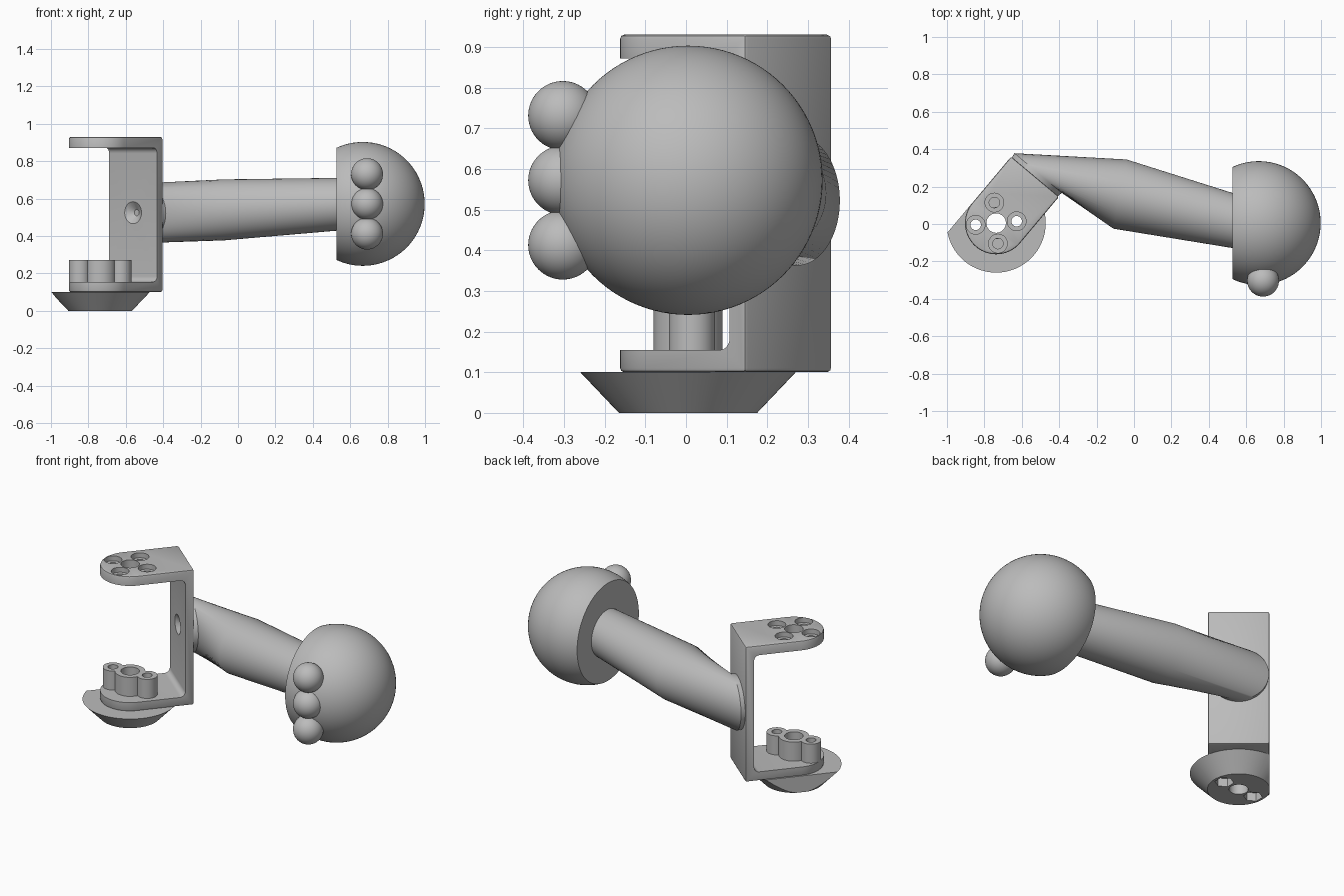
import bpy, bmesh, math
from mathutils import Matrix, Vector

cube = bpy.data.objects.get("Cube")
if cube:
    bpy.data.objects.remove(cube)

grey = bpy.data.materials.new("plain grey")
grey.use_nodes = True
grey.diffuse_color = (0.5, 0.5, 0.5, 1)
grey.node_tree.nodes["Principled BSDF"].inputs["Base Color"].default_value = (0.5, 0.5, 0.5, 1)

# Bracket frame: local x runs from the rounded end to the wall
PIVOT = Vector((-0.737, 0.005, 0))
FRAME = Matrix.Translation(PIVOT) @ Matrix.Rotation(math.radians(50), 4, 'Z')
HALF, WALL = 0.167, 0.324
BOLT = 0.11


def make(name, bm, matrix=None):
    if matrix:
        bm.transform(matrix)
    bmesh.ops.recalc_face_normals(bm, faces=bm.faces)
    mesh = bpy.data.meshes.new(name)
    bm.to_mesh(mesh)
    bm.free()
    mesh.materials.append(grey)
    obj = bpy.data.objects.new(name, mesh)
    bpy.context.collection.objects.link(obj)
    return obj


def cylinder(name, x, y, z0, z1, r0, r1=None, sides=48):
    bm = bmesh.new()
    bmesh.ops.create_cone(bm, cap_ends=True, segments=sides, radius1=r0,
                          radius2=r0 if r1 is None else r1, depth=z1 - z0,
                          matrix=Matrix.Translation((x, y, (z0 + z1) / 2)))
    return make(name, bm)


def box(name, lo, hi, matrix=None, bevel=0):
    bm = bmesh.new()
    lo, hi = Vector(lo), Vector(hi)
    bmesh.ops.create_cube(bm, size=1, matrix=Matrix.Translation((lo + hi) / 2)
                          @ Matrix.Diagonal((*(hi - lo), 1)))
    if bevel:
        bmesh.ops.bevel(bm, geom=bm.edges[:], offset=bevel, segments=5,
                        profile=0.5, affect='EDGES')
    return make(name, bm, matrix)


def sphere(name, centre, radius):
    bm = bmesh.new()
    bmesh.ops.create_uvsphere(bm, u_segments=96, v_segments=48, radius=radius)
    return make(name, bm, Matrix.Translation(centre))


def combine(target, tool, operation='DIFFERENCE'):
    mod = target.modifiers.new("combine", 'BOOLEAN')
    mod.operation, mod.solver, mod.object = operation, 'EXACT', tool
    bpy.context.view_layer.update()
    bpy.context.view_layer.objects.active = target
    bpy.ops.object.modifier_apply(modifier=mod.name)
    bpy.data.objects.remove(tool)


def bolt(step):
    a = math.radians(5 + 90 * step)
    return PIVOT.x + BOLT * math.cos(a), PIVOT.y + BOLT * math.sin(a)


# C-shaped bracket: rounded block with the middle cleared out
bm = bmesh.new()
outline = [(WALL, -HALF), (WALL, HALF)]
for i in range(33):
    a = math.pi / 2 + math.pi * i / 32
    outline.append((HALF * math.cos(a), HALF * math.sin(a)))
floor = bm.faces.new([bm.verts.new((x, y, 0.1)) for x, y in outline])
roof = bmesh.ops.extrude_face_region(bm, geom=[floor])["geom"]
bmesh.ops.translate(bm, vec=(0, 0, 0.83),
                    verts=[g for g in roof if isinstance(g, bmesh.types.BMVert)])
bmesh.ops.recalc_face_normals(bm, faces=bm.faces)
sharp = [e for e in bm.edges if e.calc_face_angle(0) > 0.8]
bmesh.ops.bevel(bm, geom=sharp, offset=0.01, segments=2, profile=0.5, affect='EDGES')
bracket = make("bracket", bm, FRAME)
combine(bracket, box("opening", (-0.5, -0.5, 0.155), (WALL - 0.05, 0.5, 0.872), FRAME, 0.03))

# Dimple on the inside of the wall
bm = bmesh.new()
bmesh.ops.create_cone(bm, cap_ends=True, segments=24, radius1=0.08, radius2=0.01, depth=0.05,
                      matrix=Matrix.Translation((WALL - 0.04, 0, 0.525))
                      @ Matrix.Rotation(math.pi / 2, 4, 'Y'))
combine(bracket, make("dimple", bm, FRAME))

# Tapered foot, flush with one side of the bracket
foot = cylinder("foot", PIVOT.x, PIVOT.y, 0, 0.1, 0.17, 0.265, 64)
combine(foot, box("foot_trim", (-0.5, HALF, -0.1), (0.5, 0.5, 0.3), FRAME))

# Boss with two lobes on the lower plate
boss = cylinder("boss", PIVOT.x, PIVOT.y, 0.15, 0.272, 0.085)
for step in (0, 2):
    combine(boss, cylinder("lobe", *bolt(step), 0.15, 0.272, 0.057), 'UNION')

# Holes through the foot, boss and plates
for part in (bracket, foot, boss):
    combine(part, cylinder("bore", PIVOT.x, PIVOT.y, -0.1, 1.1, 0.052))
    for step in (0, 2):
        combine(part, cylinder("drill", *bolt(step), -0.1, 0.4, 0.028))
for step in range(4):
    combine(bracket, cylinder("drill", *bolt(step), 0.8, 1.1, 0.028))
    combine(bracket, cylinder("counterbore", *bolt(step), 0.9, 1.1, 0.05))
for step in (0, 2):
    combine(foot, cylinder("nut_pocket", *bolt(step), -0.1, 0.05, 0.052, sides=6))

# Bent arm: rings of (centre, sideways half axis, half height)
across = FRAME.to_3x3() @ Vector((0, 1, 0))
rings = [
    (FRAME @ Vector((WALL - 0.02, 0, 0.52)), across * 0.158, 0.155),
    (FRAME @ Vector((WALL + 0.025, 0, 0.522)), across * 0.165, 0.16),
    (Vector((-0.075, 0.16, 0.54)), Vector((0.035, 0.185, 0)), 0.163),
    (Vector((0.53, 0.018, 0.57)), Vector((0, 0.147, 0)), 0.141),
    (Vector((0.6, 0.002, 0.573)), Vector((0, 0.143, 0)), 0.138),
]
bm = bmesh.new()
loops = []
for centre, side, height in rings:
    angles = [math.tau * i / 64 for i in range(64)]
    loops.append([bm.verts.new(centre + side * math.cos(a)
                               + Vector((0, 0, height * math.sin(a)))) for a in angles])
for first, second in zip(loops, loops[1:]):
    for i in range(64):
        j = (i + 1) % 64
        bm.faces.new((first[i], first[j], second[j], second[i]))
bm.faces.new(loops[0])
bm.faces.new(loops[-1])
arm = make("arm", bm)

# Cut ball at the end of the arm
head = sphere("ball_head", (0.667, 0.005, 0.572), 0.331)
combine(head, box("head_trim", (0, -1, 0), (0.527, 1, 2)))

# Three small balls on the front of the head
parts = [bracket, foot, boss, arm, head]
for i, label in enumerate(("lower", "middle", "upper")):
    parts.append(sphere(label + "_knob", (0.69, -0.303, 0.413 + 0.159 * i), 0.085))

# Smooth shading with crisp edges
bpy.ops.object.select_all(action='DESELECT')
for part in parts:
    part.select_set(True)
bpy.context.view_layer.objects.active = bracket
bpy.ops.object.shade_smooth_by_angle(angle=math.radians(30))
